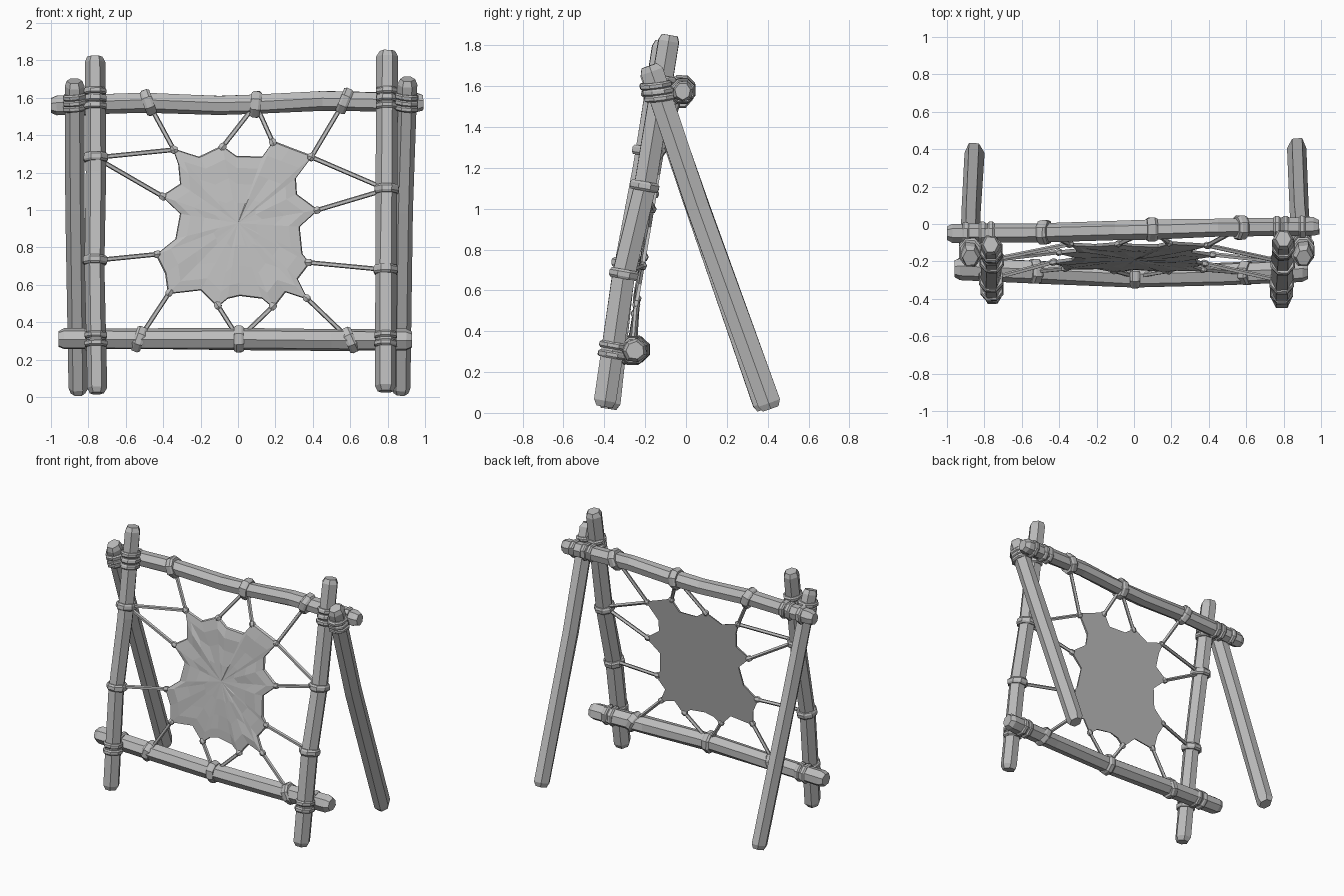
import bpy, bmesh, math, random
from mathutils import Vector

random.seed(4)
if "Cube" in bpy.data.objects:
    bpy.data.objects.remove(bpy.data.objects["Cube"])

grey = bpy.data.materials.new("plain grey")
grey.use_nodes = True
grey.diffuse_color = (0.5, 0.5, 0.5, 1)
grey.node_tree.nodes["Principled BSDF"].inputs["Base Color"].default_value = (0.5, 0.5, 0.5, 1)


def finish(name, bm):
    bmesh.ops.recalc_face_normals(bm, faces=bm.faces)
    mesh = bpy.data.meshes.new(name)
    bm.to_mesh(mesh)
    bm.free()
    mesh.materials.append(grey)
    obj = bpy.data.objects.new(name, mesh)
    bpy.context.collection.objects.link(obj)


def loft(bm, pts, scales, ru, rv, sides, ref, turn=0.0, rough=0.0):
    """Closed many-sided tube through pts; ru is the radius along ref."""
    pts = [Vector(p) for p in pts]
    t = (pts[-1] - pts[0]).normalized()
    u = Vector(ref)
    u = (u - t * u.dot(t)).normalized()
    v = t.cross(u)
    rings = []
    for p, s in zip(pts, scales):
        ring = []
        for i in range(sides):
            a = turn + math.tau * i / sides
            k = s * (1 + random.uniform(-rough, rough))
            ring.append(bm.verts.new(p + u * ru * k * math.cos(a) + v * rv * k * math.sin(a)))
        rings.append(ring)
    for a, b in zip(rings, rings[1:]):
        for i in range(sides):
            j = (i + 1) % sides
            bm.faces.new((a[i], a[j], b[j], b[i]))
    bm.faces.new(rings[0])
    bm.faces.new(rings[-1])


def pole(name, pts, ru, rv, sides, ref, turn=0.0):
    """Rough hewn pole with chamfered ends."""
    pts = [Vector(p) for p in pts]
    d = (pts[-1] - pts[0]).normalized() * 0.03
    path = [pts[0], pts[0] + d] + pts[1:-1] + [pts[-1] - d, pts[-1]]
    bm = bmesh.new()
    loft(bm, path, [0.75] + [1] * (len(path) - 2) + [0.75], ru, rv, sides, ref, turn, 0.07)
    finish(name, bm)


def at(path, axis, value):
    """Point on a pole's centre line where one coordinate has a value."""
    for a, b in zip(path, path[1:]):
        if a[axis] <= value <= b[axis]:
            return Vector(a).lerp(Vector(b), (value - a[axis]) / (b[axis] - a[axis]))


def wrap(name, centre, axis, ref, ru, rv, width):
    """Cord band around a pole."""
    c, h = Vector(centre), Vector(axis).normalized() * width / 2
    bm = bmesh.new()
    loft(bm, [c - h, c - h * 0.5, c + h * 0.5, c + h], [0.88, 1, 1, 0.88],
         ru, rv, 8, ref, math.pi / 8, 0.03)
    finish(name, bm)


X, Y, Z = (1, 0, 0), (0, 1, 0), (0, 0, 1)

# Poles of the frame
posts = {
    "right": [(-.755, -.38, .02), (-.765, -.3, .7), (-.76, -.205, 1.2), (-.765, -.11, 1.82)],
    "left": [(.79, -.4, .03), (.79, -.305, .68), (.795, -.205, 1.1), (.8, -.08, 1.85)],
}
legs = {
    "right": [(-.875, -.18, 1.69), (-.87, .055, 1), (-.855, .39, .02)],
    "left": [(.905, -.18, 1.7), (.885, .06, 1), (.87, .415, .02)],
}
top_bar = [(-1, -.05, 1.56), (-.5, -.045, 1.575), (-.1, -.035, 1.56), (.1, -.03, 1.565),
           (.45, -.02, 1.585), (.99, -.015, 1.575)]
low_bar = [(-.96, -.235, .31), (-.5, -.255, .31), (0, -.28, .31), (.5, -.265, .305), (.93, -.25, .305)]

for side in posts:
    pole(side + "_front_post", posts[side], .053 if side == "right" else .057, .061, 6, X)
    pole(side + "_rear_leg", legs[side], .053, .064, 6, X)
pole("top_bar", top_bar, .052, .054, 7, Y, 0.2)
pole("bottom_bar", low_bar, .062, .058, 7, Y, 0.5)

# Lashings at the corners
for side, path in posts.items():
    lean = Vector(path[-1]) - Vector(path[0])
    sign = -1 if side == "right" else 1
    for z in (.285, .33, 1.555, 1.595, 1.635):
        wrap(side + "_post_lashing", at(path, 2, z), lean, X, .065, .074, .034)
    leg = legs[side][::-1]
    for z in (1.545, 1.575, 1.605):
        wrap(side + "_leg_lashing", at(leg, 2, z), (sign * .1, -.12, 1), X, .066, .082, .032)
    for dx in (.765, .81, .9):
        wrap(side + "_top_bar_lashing", at(top_bar, 0, sign * dx), X, Y, .064, .064, .036)
    for dx in (.755, .8):
        wrap(side + "_bottom_bar_lashing", at(low_bar, 0, sign * dx), X, Y, .07, .068, .036)

# Hide outline in the leaning plane, tips alternate with hollows
outline = [(-.35, 1.33), (-.21, 1.285), (-.085, 1.345), (-.01, 1.29), (.13, 1.285), (.19, 1.37),
           (.28, 1.335), (.4, 1.29), (.31, 1.17), (.315, 1.085), (.43, 1), (.33, .91),
           (.345, .765), (.385, .715), (.32, .63), (.375, .52), (.255, .56), (.19, .475),
           (.13, .525), (.01, .54), (-.055, .525), (-.11, .48), (-.2, .57), (-.375, .55),
           (-.39, .66), (-.44, .76), (-.335, .845), (-.31, .98), (-.41, 1.075), (-.31, 1.14),
           (-.32, 1.245)]


def on_hide(x, z, out=0.0):
    return Vector((x, -.155 + .17 * (z - 1) - out, z))


bm = bmesh.new()
mid_x, mid_z = 0, .93
back = [bm.verts.new(on_hide(x, z)) for x, z in outline]
rings = [back]
for scale, bulge, crease in ((.985, .016, .004), (.82, .022, .009), (.58, .025, .007), (.3, .026, .003)):
    rings.append([bm.verts.new(on_hide(mid_x + (x - mid_x) * scale, mid_z + (z - mid_z) * scale,
                                       bulge + random.uniform(-crease, crease))) for x, z in outline])
n = len(outline)
for a, b in zip(rings, rings[1:]):
    for i in range(n):
        bm.faces.new((a[i], a[(i + 1) % n], b[(i + 1) % n], b[i]))
centre = bm.verts.new(on_hide(mid_x, mid_z, .026))
for i in range(n):
    bm.faces.new((rings[-1][i], rings[-1][(i + 1) % n], centre))
bm.faces.new(back)
finish("stretched_hide", bm)

# Cords: anchor pole, axis and position, tilt of the band, then the hide tips it holds
cords = [
    (top_bar, 0, -.48, -.35, (0,)), (top_bar, 0, .095, .1, (2, 5)), (top_bar, 0, .57, .4, (7,)),
    (low_bar, 0, -.53, .35, (23,)), (low_bar, 0, .005, 0, (17, 21)), (low_bar, 0, .6, -.45, (15,)),
    (posts["right"], 2, 1.28, 0, (0, 28)), (posts["right"], 2, .73, 0, (25,)),
    (posts["left"], 2, 1.11, 0, (7, 10)), (posts["left"], 2, .68, 0, (13,)),
]
for path, axis, value, tilt, tips in cords:
    anchor = at(path, axis, value)
    if axis == 0:
        wrap("bar_cord_band", anchor, (1, 0, -tilt), Y, .07, .076, .055)
    else:
        wrap("post_cord_band", anchor, (0, .18, 1), X, .07, .077, .046)
    for tip in tips:
        x, z = outline[tip]
        end = on_hide(x * .98, mid_z + (z - mid_z) * .98, .008)
        along = (end - anchor).normalized()
        bm = bmesh.new()
        loft(bm, [anchor, end], [1, 1], .013, .013, 5, Y)
        loft(bm, [end - along * .02, end - along * .008, end + along * .008, end + along * .02],
             [.6, 1, 1, .6], .019, .022, 6, Y)
        finish("hide_cord", bm)
